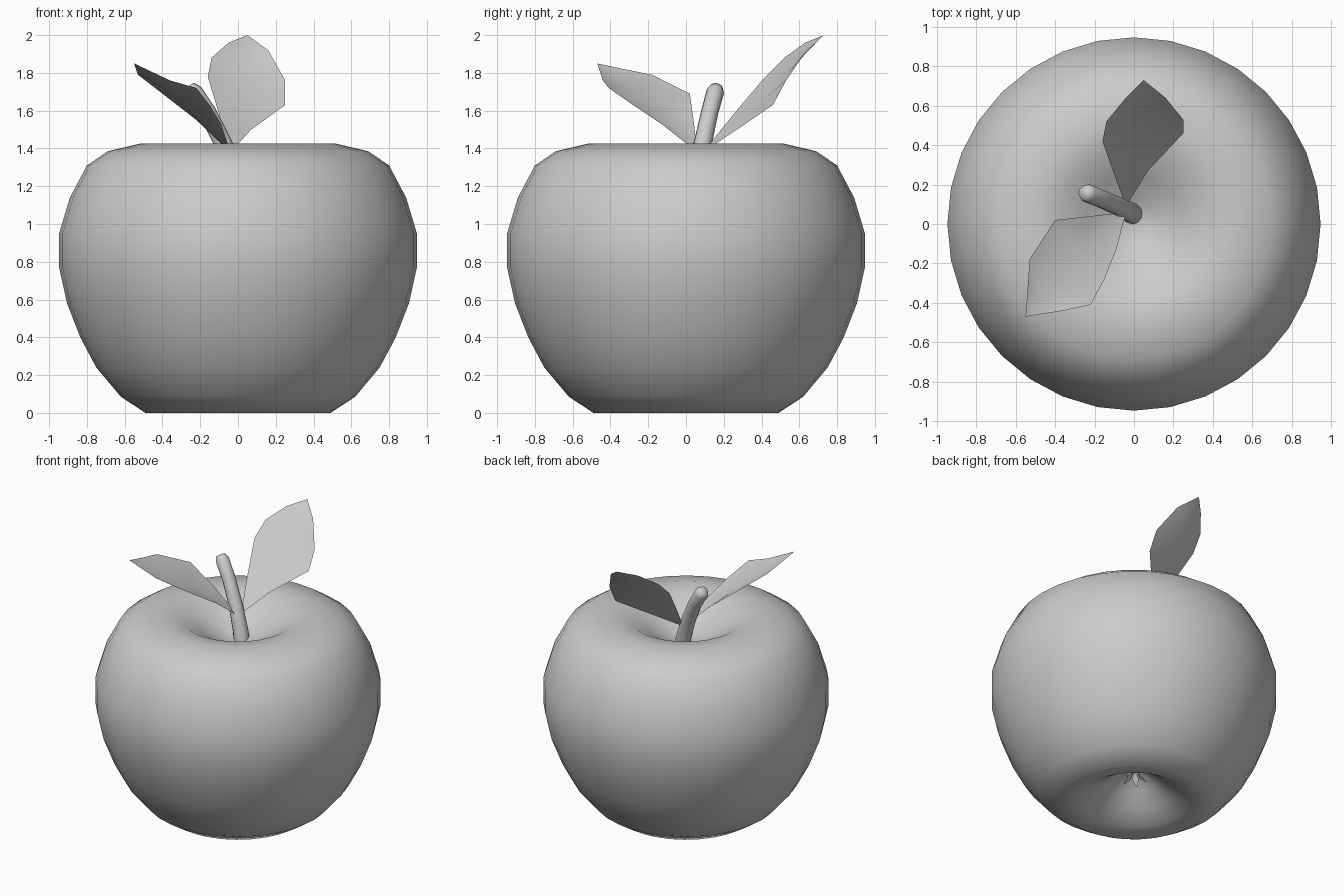
import bpy, math
from mathutils import Vector

if "Cube" in bpy.data.objects:
    bpy.data.objects.remove(bpy.data.objects["Cube"])


def make(name, verts, faces):
    me = bpy.data.meshes.new(name)
    me.from_pydata(verts, [], faces)
    me.update()
    for p in me.polygons:
        p.use_smooth = True
    ob = bpy.data.objects.new(name, me)
    bpy.context.collection.objects.link(ob)
    return ob


# Apple body: lathed profile with a dimple at both ends
SEG = 32
profile = [(0.07, 0.24), (0.15, 0.17), (0.25, 0.09), (0.36, 0.02), (0.49, 0.0),
           (0.62, 0.085), (0.75, 0.24), (0.835, 0.40), (0.905, 0.58), (0.947, 0.77),
           (0.947, 0.95), (0.89, 1.14), (0.80, 1.31), (0.69, 1.385), (0.52, 1.425),
           (0.38, 1.40), (0.25, 1.325), (0.12, 1.25)]
verts, faces = [], []
for r, z in profile:
    for i in range(SEG):
        a = 2 * math.pi * i / SEG
        verts.append((r * math.cos(a), r * math.sin(a), z))
for k in range(len(profile) - 1):
    for i in range(SEG):
        j = (i + 1) % SEG
        faces.append((k * SEG + i, k * SEG + j, (k + 1) * SEG + j, (k + 1) * SEG + i))
verts += [(0, 0, 0.26), (0, 0, 1.21)]
bottom, top, last = len(verts) - 2, len(verts) - 1, (len(profile) - 1) * SEG
for i in range(SEG):
    j = (i + 1) % SEG
    faces += [(bottom, j, i), (top, last + i, last + j)]
make("apple_body", verts, faces)

# Stem: curved tapering tube with a rounded end
path = [((0, 0.05, 1.17), 0.055), ((-0.02, 0.06, 1.27), 0.052), ((-0.08, 0.09, 1.43), 0.048),
        ((-0.16, 0.125, 1.59), 0.046), ((-0.235, 0.155, 1.70), 0.047),
        ((-0.255, 0.163, 1.725), 0.033)]
SIDES = 12
verts, faces = [], []
for k, (p, r) in enumerate(path):
    d = Vector(path[min(k + 1, len(path) - 1)][0]) - Vector(path[max(k - 1, 0)][0])
    d.normalize()
    u = d.cross(Vector((0, 1, 0))).normalized()
    v = d.cross(u)
    for i in range(SIDES):
        a = 2 * math.pi * i / SIDES
        verts.append(Vector(p) + (u * math.cos(a) + v * math.sin(a)) * r)
for k in range(len(path) - 1):
    for i in range(SIDES):
        j = (i + 1) % SIDES
        faces.append((k * SIDES + i, k * SIDES + j, (k + 1) * SIDES + j, (k + 1) * SIDES + i))
faces.append(tuple(range(len(verts) - SIDES, len(verts))))
make("stem", verts, faces)


# Leaves: rows of left edge, midrib, right edge between base and tip
def leaf(name, base, rows, tip):
    verts = [base] + [p for row in rows for p in row] + [tip]
    n, t = len(rows), len(verts) - 1
    faces = [(0, 2, 1), (0, 3, 2)]
    for k in range(n - 1):
        a = 1 + 3 * k
        faces += [(a, a + 1, a + 4, a + 3), (a + 1, a + 2, a + 5, a + 4)]
    faces += [(t - 3, t - 2, t), (t - 2, t - 1, t)]
    return make(name, verts, faces)


leaf("back_leaf", (-0.04, 0.09, 1.38), [
    [(-0.10, 0.25, 1.58), (-0.02, 0.24, 1.53), (0.07, 0.27, 1.50)],
    [(-0.16, 0.42, 1.78), (0.03, 0.42, 1.67), (0.25, 0.46, 1.63)],
    [(-0.14, 0.52, 1.88), (0.05, 0.54, 1.80), (0.25, 0.53, 1.76)],
    [(-0.05, 0.63, 1.96), (0.05, 0.65, 1.92), (0.16, 0.64, 1.92)]], (0.05, 0.73, 2.0))
leaf("front_leaf", (-0.04, 0.06, 1.38), [
    [(-0.22, 0.04, 1.55), (-0.15, -0.03, 1.49), (-0.09, -0.13, 1.53)],
    [(-0.40, 0.02, 1.69), (-0.27, -0.14, 1.61), (-0.15, -0.28, 1.63)],
    [(-0.53, -0.18, 1.79), (-0.40, -0.28, 1.72), (-0.22, -0.41, 1.72)],
    [(-0.54, -0.33, 1.82), (-0.48, -0.37, 1.77), (-0.36, -0.44, 1.76)]], (-0.55, -0.47, 1.85))

# Calyx: small ring of sepals in the bottom dimple
verts, faces = [], []
for i in range(5):
    a = 2 * math.pi * i / 5
    n = len(verts)
    for r, da, z in [(0.0, 0, 0.265), (0.045, -0.5, 0.20), (0.085, 0, 0.16), (0.045, 0.5, 0.20)]:
        verts.append((r * math.cos(a + da), r * math.sin(a + da), z))
    faces.append((n, n + 3, n + 2, n + 1))
make("calyx", verts, faces)
